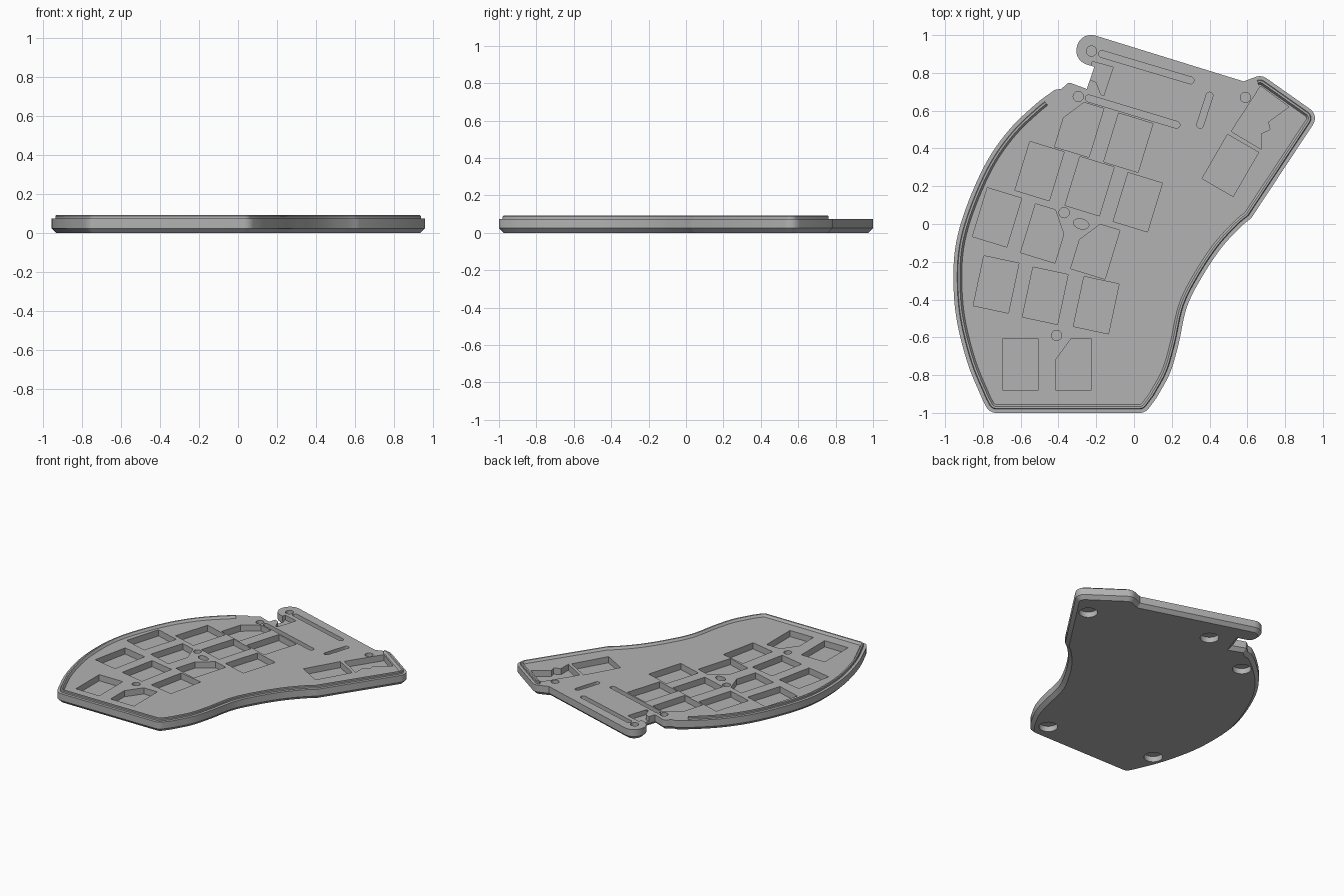
import bpy, bmesh, math
from mathutils import Vector, Matrix

if "Cube" in bpy.data.objects:
    bpy.data.objects.remove(bpy.data.objects["Cube"])

TOP, FLOOR, LIP = 0.075, 0.03, 0.092

grey = bpy.data.materials.new("plain grey")
grey.use_nodes = True
colour = (0.45, 0.45, 0.45, 1)
grey.diffuse_color = colour
grey.node_tree.nodes["Principled BSDF"].inputs["Base Color"].default_value = colour


def spline(points, steps=6):
    """Smooth curve through the points."""
    p = [Vector(q) for q in points]
    p = [2 * p[0] - p[1]] + p + [2 * p[-1] - p[-2]]
    out = []
    for a, b, c, d in zip(p, p[1:], p[2:], p[3:]):
        for i in range(steps):
            t = i / steps
            out.append(0.5 * (2 * b + (c - a) * t + (2 * a - 5 * b + 4 * c - d) * t * t
                              + (3 * b - a - 3 * c + d) * t ** 3))
    return out + [p[-2]]


def fillet(before, corner, after, radius, steps=7):
    """Arc that rounds one corner."""
    b, c, a = Vector(before), Vector(corner), Vector(after)
    u, v = (b - c).normalized(), (a - c).normalized()
    half = u.angle(v) / 2
    centre = c + (u + v).normalized() * radius / math.sin(half)
    s = c + u * radius / math.tan(half) - centre
    e = c + v * radius / math.tan(half) - centre
    turn = s.angle_signed(e)
    return [centre + Matrix.Rotation(-turn * i / steps, 2) @ s for i in range(steps + 1)]


def inset(loop, d):
    """Move a counterclockwise loop inward."""
    out = []
    for i, p in enumerate(loop):
        u = (p - loop[i - 1]).normalized()
        v = (loop[(i + 1) % len(loop)] - p).normalized()
        n = Vector((-u.y - v.y, u.x + v.x)).normalized()
        out.append(p + n * d / max(0.5, n.dot(Vector((-u.y, u.x)))))
    return out


def skin(bm, rings, closed=True):
    """Join rings of vertices (each closed) and cap both ends."""
    vs = [[bm.verts.new(p) for p in r] for r in rings]
    for a, b in zip(vs, vs[1:]):
        for i in range(len(a)):
            j = (i + 1) % len(a)
            bm.faces.new((a[i], a[j], b[j], b[i]))
    bm.faces.new(vs[0][::-1])
    bm.faces.new(vs[-1])


def finish(name, bm):
    bmesh.ops.recalc_face_normals(bm, faces=bm.faces)
    mesh = bpy.data.meshes.new(name)
    bm.to_mesh(mesh)
    bm.free()
    mesh.materials.append(grey)
    ob = bpy.data.objects.new(name, mesh)
    bpy.context.collection.objects.link(ob)
    return ob


# Outline: curved left side, flat front, wavy right side, angled back with an arm
left = spline([(-.42, .71), (-.52, .635), (-.66, .5), (-.78, .33), (-.88, .11), (-.94, -.09),
               (-.956, -.28), (-.94, -.5), (-.88, -.74), (-.8, -.935)])
right = spline([(.12, -.92), (.19, -.79), (.235, -.64), (.28, -.44), (.36, -.28),
                (.46, -.13), (.56, -.02), (.62, .03)])
corners = [((-.765, -1), .06), ((.06, -1), .06), ((.98, .575), .06), ((.675, .79), .06),
           ((.58, .755), 0), ((-.277, 1.02), .076), ((-.325, .868), .076), ((-.21, .832), 0),
           ((-.25, .715), 0), ((-.345, .75), .02), ((-.385, .715), 0)]
path = ([(p, 0) for p in left] + corners[:2] + [(p, 0) for p in right] + corners[2:])
outline = []
for i, (p, r) in enumerate(path):
    if r:
        outline += fillet(path[i - 1][0], p, path[(i + 1) % len(path)][0], r)
    else:
        outline.append(Vector(p))

# Tray body with a chamfered underside
bm = bmesh.new()
skin(bm, [[(*p, z) for p in inset(outline, d)] for d, z in ((.025, 0), (.025 * 0, .025), (0, TOP))])
tray = finish("tray_body", bm)

# Cutters for every recess
cut = bmesh.new()


def prism(points, z0=FLOOR, z1=0.2):
    skin(cut, [[(x, y, z) for x, y in points] for z in (z0, z1)])


def pocket(x, y, angle, clip=None, w=.19, h=.27, dx=.08, dy=.11):
    """Rectangular pocket, with one clipped corner where asked."""
    a, b = w / 2, h / 2
    pts = [(-a, -b), (a, -b)]
    pts += [(a, b - dy), (a - dx, b)] if clip == "right" else [(a, b)]
    pts += [(dx - a, b), (-a, b - dy)] if clip == "left" else [(-a, b)]
    rot = Matrix.Rotation(math.radians(angle), 2)
    prism([rot @ Vector(p) + Vector((x, y)) for p in pts])


def ellipse(x, y, rx, ry, z0, z1, angle=0):
    rot = Matrix.Rotation(math.radians(angle), 2)
    prism([rot @ Vector((rx * math.cos(t), ry * math.sin(t))) + Vector((x, y))
           for t in (math.tau * i / 28 for i in range(28))], z0, z1)


def slot(a, b, r=.018):
    """Groove with round ends."""
    a, b = Vector(a), Vector(b)
    base = math.atan2(b.y - a.y, b.x - a.x) + math.pi / 2
    pts = []
    for c, start in ((a, base), (b, base + math.pi)):
        pts += [c + r * Vector((math.cos(start + math.pi * i / 8), math.sin(start + math.pi * i / 8)))
                for i in range(9)]
    prism(pts, .045)


# Pockets in the upper rows
for x, y, clip in ((-.29, .51, "left"), (-.03, .43, None), (-.5, .28, None), (-.235, .2, None),
                   (.02, .115, None), (-.725, .035, None), (-.47, -.05, "right"), (-.205, -.135, "left")):
    pocket(x, y, -17, clip)
# Lower row, front pair and thumb pocket
for x, y in ((-.73, -.32), (-.47, -.38), (-.2, -.43)):
    pocket(x, y, -12)
pocket(-.6, -.745, 0)
pocket(-.32, -.745, 0, "left")
pocket(.51, .31, -30)
# Notched thumb pocket
prism([(.67, .73), (.82, .62), (.71, .54), (.72, .5), (.675, .48), (.675, .395), (.515, .49)])
# Port recess beside the arm
prism([(-.22, .86), (-.11, .83), (-.16, .68), (-.175, .685), (-.2, .75), (-.25, .77)], .04)
# Screw holes and cable hole
for x, y in ((-.225, .915), (-.295, .675), (.59, .67), (-.37, .06), (-.41, -.59)):
    ellipse(x, y, .027, .027, .035, .2)
ellipse(-.28, 0, .042, .026, FLOOR, .2, -15)
# Grooves
slot((-.17, .9), (.3, .76))
slot((-.24, .665), (.225, .525))
slot((.4, .68), (.35, .525))
# Round foot recesses underneath
for x, y in ((.79, .47), (-.04, .73), (-.47, .55), (.02, -.86), (-.77, -.72)):
    ellipse(x, y, .062, .062, -.1, .04)

cutter = finish("recess_cutter", cut)
cutter.hide_render = True
mod = tray.modifiers.new("recesses", "BOOLEAN")
mod.operation, mod.solver, mod.object = "DIFFERENCE", "EXACT", cutter
bpy.context.view_layer.update()
carved = bpy.data.meshes.new_from_object(tray.evaluated_get(bpy.context.evaluated_depsgraph_get()))
tray.modifiers.clear()
tray.data = carved
bpy.data.objects.remove(cutter)

# Raised lip around the left, front and right edges
last = max(i for i, p in enumerate(outline) if p.x > .64)
section = ((.02, .07), (.02, .087), (.024, LIP), (.034, LIP), (.038, .085), (.048, .07))
rails = [[(*p, z) for p in inset(outline, d)[4:last + 1]] for d, z in section]
bm = bmesh.new()
skin(bm, list(zip(*rails)))
lip = finish("edge_lip", bm)

for ob in (tray, lip):
    bpy.ops.object.select_all(action="DESELECT")
    ob.select_set(True)
    bpy.context.view_layer.objects.active = ob
    bpy.ops.object.shade_smooth_by_angle(angle=math.radians(25))
